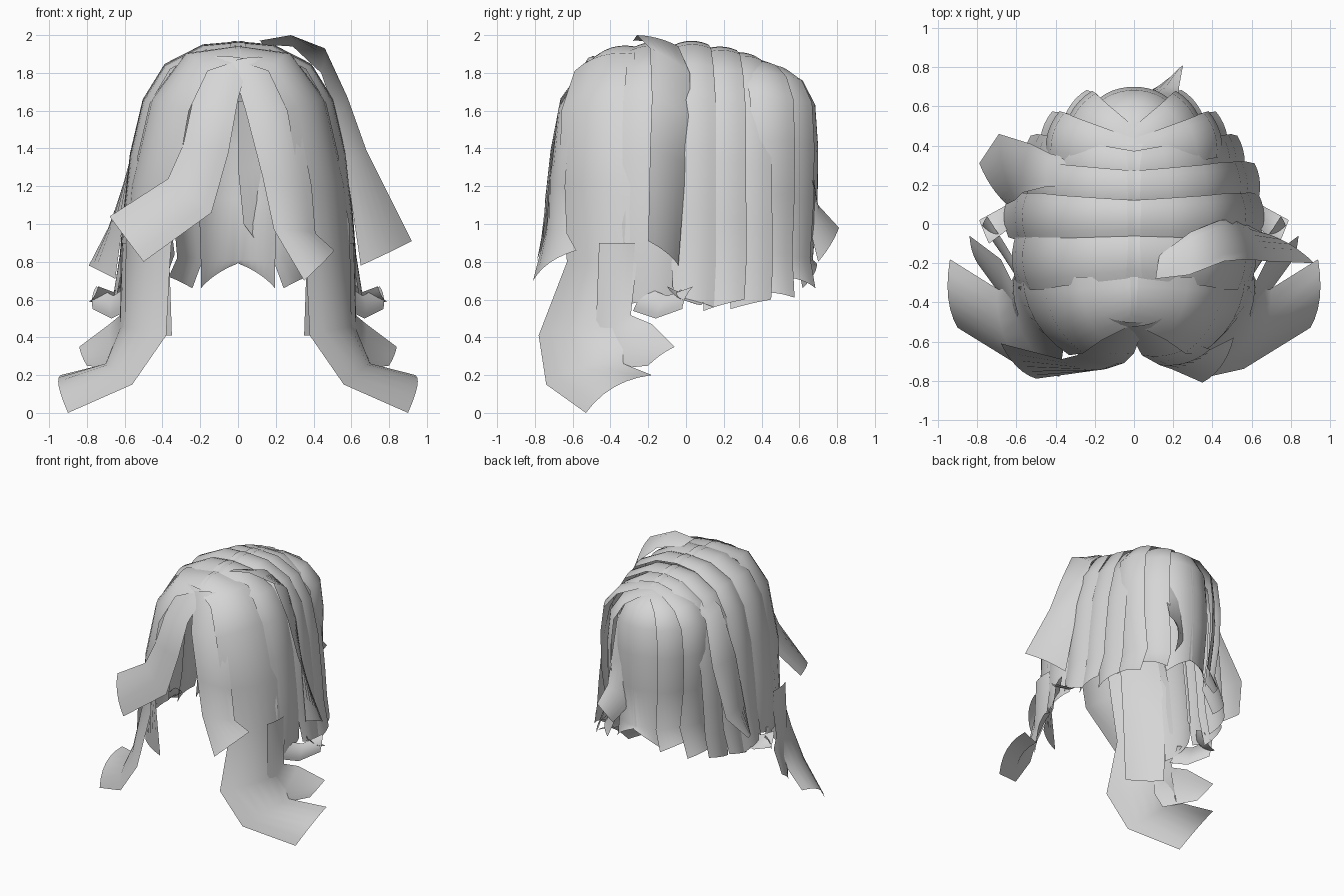
import bpy
from mathutils import Vector

hair = bpy.data.materials.new("light grey hair")
hair.diffuse_color = (0.67, 0.67, 0.67, 1)
CENTRE = Vector((0, 0, 1.0))
ACROSS = 6


def ribbon(name, edge_a, edge_b, bulge=0.12, mirror=False):
    """Thin curved lock stretched between two edge paths."""
    a = [Vector(p) for p in edge_a]
    b = [Vector(p) for p in edge_b]
    mid = [(p + q) / 2 for p, q in zip(a, b)]
    n = len(mid)
    verts, faces = [], []
    for i in range(n):
        across = b[i] - a[i]
        along = mid[min(i + 1, n - 1)] - mid[max(i - 1, 0)]
        out = across.cross(along).normalized()
        if out.dot(mid[i] - CENTRE) < 0:
            out = -out
        for k in range(ACROSS + 1):
            t = k / ACROSS
            lift = bulge * across.length * 4 * t * (1 - t)
            verts.append(a[i] + across * t + out * lift)
    row = ACROSS + 1
    for i in range(n - 1):
        for k in range(ACROSS):
            v = i * row + k
            faces.append((v, v + 1, v + row + 1, v + row))
    for side in ((1, -1) if mirror else (1,)):
        mesh = bpy.data.meshes.new(name)
        pts = [(v.x * side, v.y, v.z) for v in verts]
        fcs = [f[::-1] for f in faces] if side < 0 else faces
        mesh.from_pydata(pts, [], fcs)
        mesh.materials.append(hair)
        mesh.shade_smooth()
        tag = ("_right" if side > 0 else "_left") if mirror else ""
        ob = bpy.data.objects.new(name + tag, mesh)
        bpy.context.collection.objects.link(ob)


# fall of a lock: (share of outward reach, drop below the crown)
SIDE = [(-0.06, 0), (0.3, 0.02), (0.62, 0.12), (0.8, 0.3),
        (0.91, 0.58), (0.97, 0.9), (1, 1.12)]
BACK = [(-0.06, 0), (0.35, 0.02), (0.72, 0.08), (0.95, 0.2),
        (1.01, 0.42), (1.0, 0.7), (0.9, 1.02)]


def falling_lock(name, fall, start, reach, z_end, half, slant, flare):
    """Lock that runs out from the parting and drops to z_end."""
    o = Vector(start)
    d = Vector((reach[0] - o.x, reach[1] - o.y, 0))
    side = Vector((-d.y, d.x, 0)).normalized()
    a, b = [], []
    for i, (h, drop) in enumerate(fall):
        c = o + d * h - Vector((0, 0, drop))
        w = half * (0.75 + 0.25 * min(1, i / 3))
        a.append(c - side * w)
        b.append(c + side * w)
    tip = o + d + d.normalized() * flare
    for path, s, dz in ((a, -1, 0), (b, 1, slant)):
        p = tip + side * half * 0.9 * s
        p.z = z_end + dz
        path.append(p)
    ribbon(name, a, b, 0.11, True)


# side and back locks, in pairs
LOCKS = [
    ("temple_lock", SIDE, (0, -0.16, 1.94), (0.59, -0.19), 0.57, 0.15, 0.06, 0.0),
    ("ear_lock", SIDE, (0, 0.03, 1.95), (0.60, 0.04), 0.62, 0.12, -0.06, 0.04),
    ("side_lock", SIDE, (0, 0.18, 1.92), (0.57, 0.20), 0.54, 0.12, 0.06, 0.05),
    ("rear_side_lock", SIDE, (0, 0.28, 1.89), (0.51, 0.34), 0.55, 0.12, 0.05, 0.03),
    ("rear_corner_lock", BACK, (0, 0.34, 1.86), (0.41, 0.46), 0.64, 0.12, -0.03, 0.04),
    ("back_lock", BACK, (0, 0.38, 1.84), (0.28, 0.58), 0.72, 0.12, -0.06, 0.03),
    ("nape_lock", BACK, (0, 0.40, 1.83), (0.10, 0.655), 0.66, 0.115, 0.13, 0.0),
]
for spec in LOCKS:
    falling_lock(*spec)

# long front locks that curl outward at the bottom
ribbon("long_front_lock",
       [(-0.02, -0.50, 1.87), (0.16, -0.59, 1.81), (0.26, -0.66, 1.6),
        (0.33, -0.67, 1.2), (0.36, -0.63, 0.8), (0.38, -0.78, 0.41),
        (0.56, -0.74, 0.15), (0.90, -0.53, 0.0)],
       [(-0.02, -0.27, 1.94), (0.28, -0.27, 1.9), (0.46, -0.27, 1.66),
        (0.57, -0.26, 1.2), (0.61, -0.26, 0.8), (0.63, -0.3, 0.45),
        (0.70, -0.33, 0.26), (0.94, -0.18, 0.2)], 0.13, True)

# straight strip tucked behind each long lock
ribbon("under_strip",
       [(0.22, -0.50, 1.75), (0.33, -0.56, 1.45), (0.37, -0.57, 1.0), (0.35, -0.52, 0.41)],
       [(0.40, -0.30, 1.72), (0.51, -0.32, 1.4), (0.59, -0.32, 1.0), (0.60, -0.36, 0.42)],
       0.05, True)

# forelock hanging on the right of the opening
ribbon("forelock",
       [(-0.04, -0.52, 1.86), (0.04, -0.67, 1.6), (0.13, -0.72, 1.25),
        (0.19, -0.74, 0.97), (0.35, -0.81, 0.70)],
       [(0.18, -0.46, 1.88), (0.31, -0.61, 1.62), (0.39, -0.64, 1.2),
        (0.41, -0.63, 0.95), (0.51, -0.58, 0.86)], 0.11)

# fringe swept across to the left
ribbon("swept_fringe",
       [(0.06, -0.50, 1.87), (0.0, -0.66, 1.66), (-0.05, -0.71, 1.38),
        (-0.14, -0.74, 1.06), (-0.50, -0.79, 0.80)],
       [(-0.18, -0.46, 1.88), (-0.24, -0.62, 1.65), (-0.29, -0.67, 1.42),
        (-0.37, -0.69, 1.24), (-0.68, -0.61, 1.04)], 0.09)

# wide loose panel over the right side, its front edge lifted outward
ribbon("loose_side_panel",
       [(0.11, -0.28, 1.97), (0.28, -0.26, 2.0), (0.46, -0.19, 1.93),
        (0.58, -0.18, 1.67), (0.68, -0.19, 1.39), (0.92, -0.2, 0.91)],
       [(0.13, -0.16, 1.95), (0.29, -0.04, 1.94), (0.44, 0.02, 1.80),
        (0.52, 0.02, 1.57), (0.57, 0.0, 1.32), (0.65, -0.04, 0.78)], 0.06)

# loose panel over the left rear
ribbon("loose_rear_panel",
       [(-0.15, 0.2, 1.92), (-0.45, 0.19, 1.74), (-0.57, 0.16, 1.35),
        (-0.61, 0.12, 1.0), (-0.65, 0.1, 0.71)],
       [(-0.13, 0.28, 1.90), (-0.43, 0.36, 1.68), (-0.53, 0.41, 1.33),
        (-0.69, 0.46, 0.97), (-0.79, 0.31, 0.78)], 0.06)

# flicked lock at the back
ribbon("back_flick",
       [(0.0, 0.60, 1.65), (0.0, 0.66, 1.3), (0.03, 0.65, 1.0), (0.18, 0.70, 0.80)],
       [(0.22, 0.58, 1.65), (0.23, 0.65, 1.3), (0.23, 0.70, 1.1), (0.25, 0.81, 0.98)], 0.07)

# short curled ends below the temples
ribbon("lower_curl",
       [(0.59, -0.46, 0.9), (0.60, -0.48, 0.37), (0.64, -0.42, 0.23), (0.80, -0.2, 0.25)],
       [(0.61, -0.27, 0.9), (0.62, -0.3, 0.52), (0.68, -0.18, 0.47), (0.84, -0.06, 0.35)],
       0.06, True)
ribbon("upper_curl",
       [(0.59, -0.28, 0.54), (0.67, -0.16, 0.50), (0.77, -0.02, 0.55)],
       [(0.60, -0.20, 0.66), (0.66, -0.10, 0.62), (0.75, 0.04, 0.67)], 0.12, True)
ribbon("ear_curl",
       [(0.60, 0.13, 0.62), (0.68, 0.08, 0.57), (0.79, 0.02, 0.59)],
       [(0.60, 0.02, 0.70), (0.66, -0.04, 0.64), (0.74, -0.1, 0.67)], 0.12, True)
